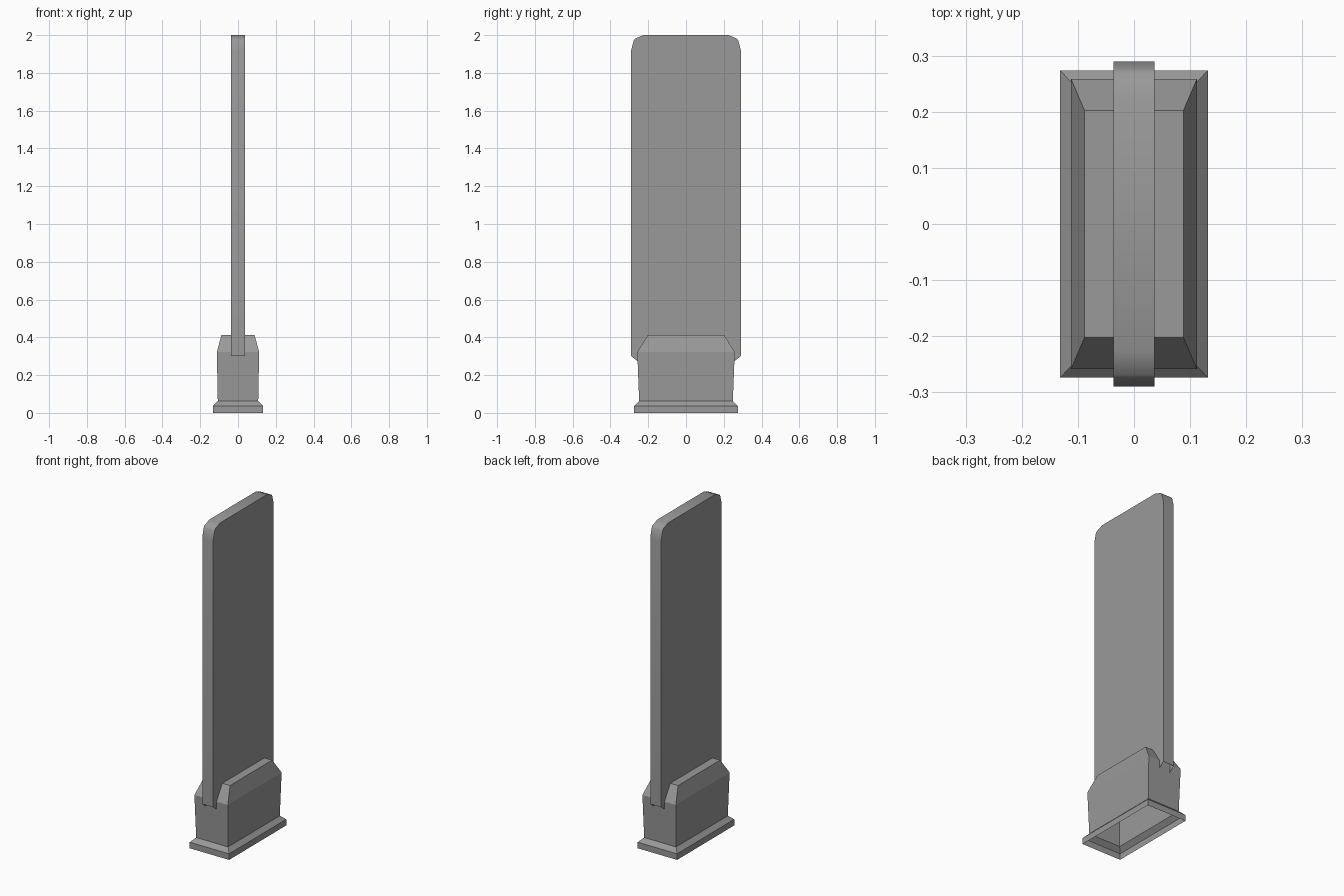
import bpy, bmesh, math

if "Cube" in bpy.data.objects:
    bpy.data.objects.remove(bpy.data.objects["Cube"])

grey = bpy.data.materials.new("dark_grey")
grey.diffuse_color = (0.32, 0.32, 0.32, 1)
grey.use_nodes = True
grey.node_tree.nodes["Principled BSDF"].inputs["Base Color"].default_value = grey.diffuse_color


def finish(name, bm, smooth_angle=None):
    bmesh.ops.recalc_face_normals(bm, faces=bm.faces)
    mesh = bpy.data.meshes.new(name)
    bm.to_mesh(mesh)
    bm.free()
    mesh.materials.append(grey)
    obj = bpy.data.objects.new(name, mesh)
    bpy.context.collection.objects.link(obj)
    if smooth_angle:
        bpy.ops.object.select_all(action='DESELECT')
        obj.select_set(True)
        bpy.context.view_layer.objects.active = obj
        bpy.ops.object.shade_smooth_by_angle(angle=math.radians(smooth_angle))
    return obj


# Socket: rectangular rings lofted upward, open underneath, closed on top
bm = bmesh.new()
rings = []
for hx, hy, z in [(0.132, 0.274, 0), (0.132, 0.274, 0.037), (0.107, 0.248, 0.062),
                  (0.112, 0.258, 0.322), (0.088, 0.202, 0.412)]:
    rings.append([bm.verts.new((sx * hx, sy * hy, z))
                  for sx, sy in [(-1, -1), (1, -1), (1, 1), (-1, 1)]])
for low, high in zip(rings, rings[1:]):
    for i in range(4):
        j = (i + 1) % 4
        bm.faces.new((low[i], low[j], high[j], high[i]))
bm.faces.new(rings[-1])
finish("base_socket", bm)

# Upright panel: half outline mirrored across y, extruded through x
half = [(0.225, 0.25), (0.29, 0.30), (0.29, 1.92), (0.277, 1.971), (0.269, 1.982), (0.225, 2.0)]
outline = half + [(-y, z) for y, z in reversed(half)]
bm = bmesh.new()
side = bm.faces.new([bm.verts.new((-0.0365, y, z)) for y, z in outline])
extruded = bmesh.ops.extrude_face_region(bm, geom=[side], use_keep_orig=True)
bmesh.ops.translate(bm, vec=(0.073, 0, 0),
                    verts=[v for v in extruded["geom"] if isinstance(v, bmesh.types.BMVert)])
bmesh.ops.recalc_face_normals(bm, faces=bm.faces)
# The underside, tucked into the socket, is left open
bmesh.ops.delete(bm, geom=[f for f in bm.faces if all(v.co.z < 0.31 for v in f.verts)],
                 context='FACES')
finish("upright_panel", bm, 60)
